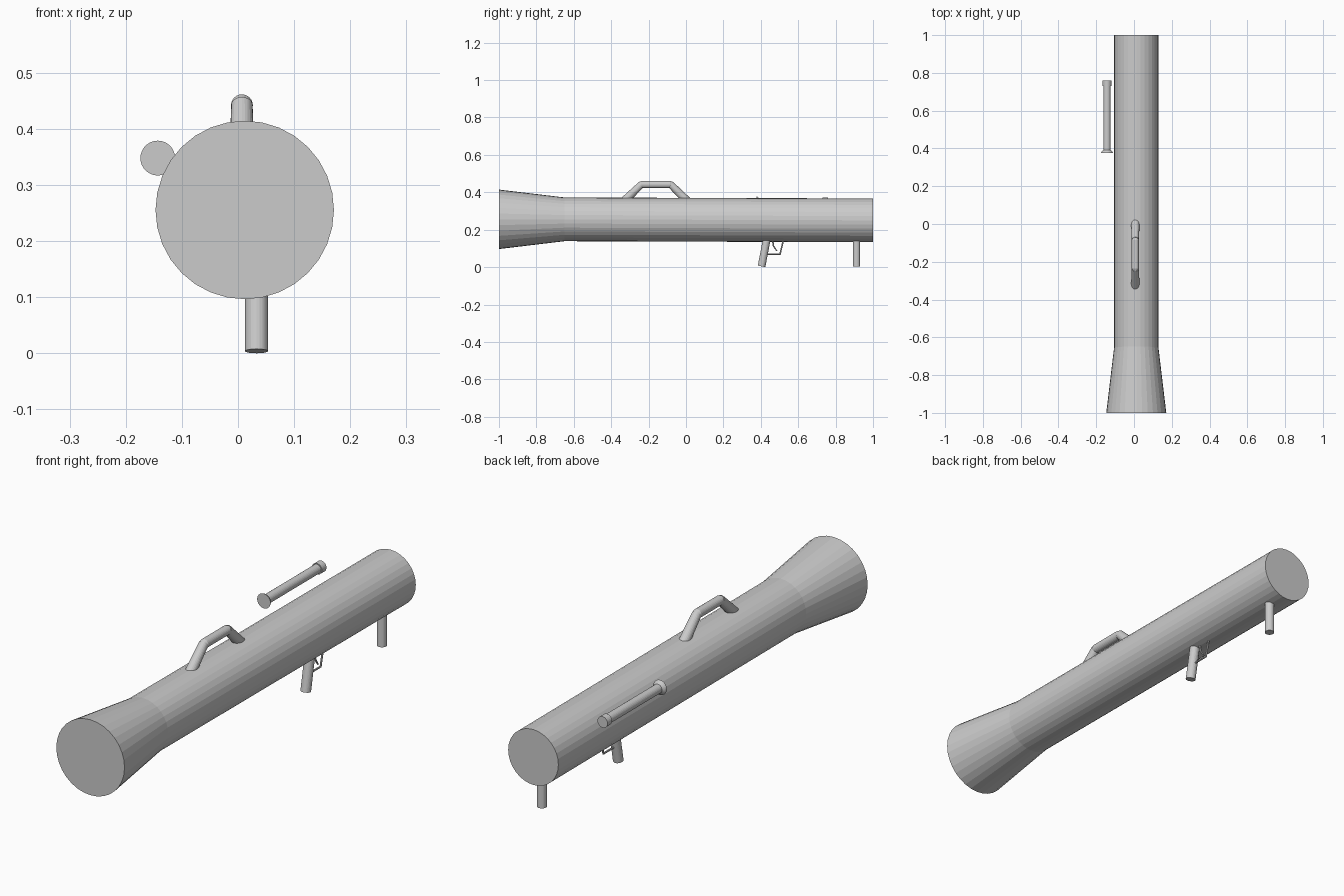
import bpy, bmesh, math
from mathutils import Vector

if "Cube" in bpy.data.objects:
    bpy.data.objects.remove(bpy.data.objects["Cube"])


def sweep(name, x, path, radii, sides):
    """Capped round sweep along (y, z) points in a plane of constant x."""
    pts = [Vector((x, y, z)) for y, z in path]
    side = Vector((1, 0, 0))
    bm = bmesh.new()
    rings = []
    for i, p in enumerate(pts):
        a = (p - pts[i - 1]).normalized() if i > 0 else None
        b = (pts[i + 1] - p).normalized() if i < len(pts) - 1 else None
        a, b = a or b, b or a
        t = (a + b).normalized()
        up = side.cross(t) / max(t.dot(a), 0.3)      # mitred bend
        ring = []
        for k in range(sides):
            ang = 2 * math.pi * k / sides
            ring.append(bm.verts.new(p + radii[i] * (side * math.cos(ang) + up * math.sin(ang))))
        rings.append(ring)
    for r0, r1 in zip(rings, rings[1:]):
        for k in range(sides):
            j = (k + 1) % sides
            bm.faces.new((r0[k], r0[j], r1[j], r1[k]))
    bm.faces.new(rings[0])
    bm.faces.new(rings[-1])
    bmesh.ops.recalc_face_normals(bm, faces=bm.faces)
    me = bpy.data.meshes.new(name)
    bm.to_mesh(me)
    bm.free()
    ob = bpy.data.objects.new(name, me)
    bpy.context.collection.objects.link(ob)
    return ob


# Main barrel with flared end
sweep("barrel", 0.012, [(-1, 0.2555), (-0.65, 0.2555), (1, 0.25)],
      [0.159, 0.117, 0.117], 32)

# Carrying handle: two sloping legs and a slimmer bar
for name, foot, top in (("handle_front_leg", (-0.345, 0.34), (-0.237, 0.443)),
                        ("handle_rear_leg", (0.02, 0.34), (-0.083, 0.443))):
    sweep(name, 0.007, [foot, top], [0.023, 0.019], 24)
sweep("handle_bar", 0.007, [(-0.25, 0.442), (-0.235, 0.442), (-0.085, 0.442), (-0.07, 0.442)],
      [0.013, 0.0195, 0.0195, 0.013], 24)

# Side sight: thin body with a wide front disc and a small rear cap
sx, sz = -0.143, 0.348
sweep("sight_body", sx, [(0.385, sz), (0.745, sz)], [0.0195, 0.0195], 24)
sweep("sight_front_disc", sx, [(0.376, sz), (0.382, sz), (0.392, sz)], [0.031, 0.029, 0.0195], 32)
sweep("sight_rear_cap", sx, [(0.73, sz), (0.76, sz)], [0.0235, 0.0235], 24)

# Grips under the barrel
sweep("trigger_grip", 0.033, [(0.404, 0.004), (0.436, 0.17)], [0.0205, 0.0205], 24)
sweep("front_grip", 0.033, [(0.912, 0.004), (0.912, 0.17)], [0.0195, 0.0195], 24)

# Trigger guard and trigger
sweep("trigger_guard", 0.033, [(0.42, 0.07), (0.503, 0.07), (0.522, 0.15)], [0.004] * 3, 8)
sweep("trigger", 0.033, [(0.462, 0.15), (0.468, 0.112), (0.486, 0.086)], [0.004, 0.004, 0.003], 8)
